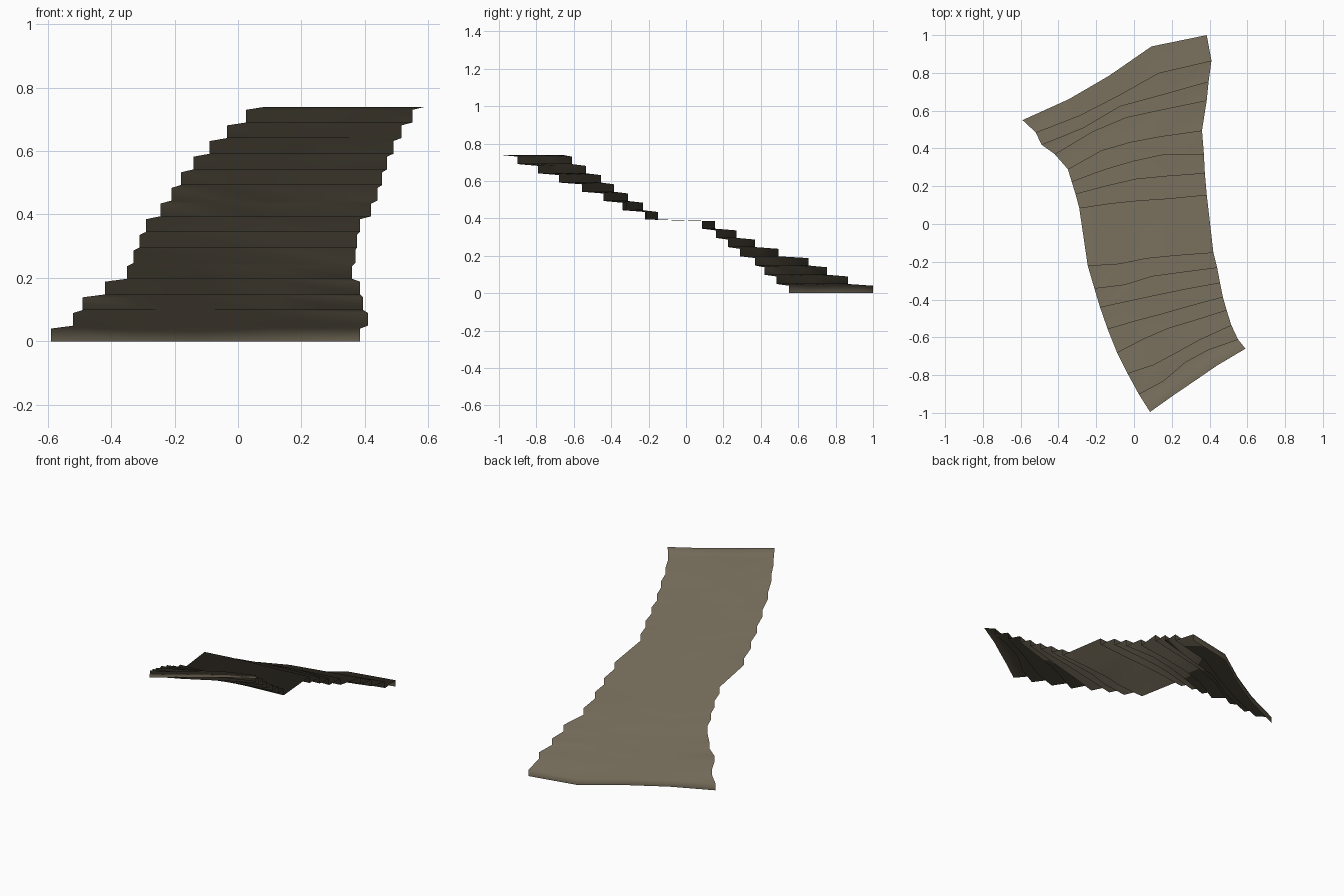
import bpy, bmesh

# one colour: weathered stone
stone = bpy.data.materials.new("weathered stone")
stone.diffuse_color = (0.165, 0.14, 0.095, 1)

RISER, PITCH = 0.04, 0.0493
COLS = (0.0, 0.25, 0.47, 0.7, 1.0)

# nosing line of each step, low to high: left x, right x, then y at the five columns
LINES = [
    (-.59, .385, .55, .66, .785, .94, 1.0),
    (-.52, .41, .485, .575, .68, .80, .865),
    (-.49, .395, .42, .51, .625, .68, .755),
    (-.42, .385, .37, .49, .565, .605, .655),
    (-.35, .36, .29, .39, .435, .465, .495),
    (-.33, .37, .225, .29, .335, .37, .37),
    (-.31, .375, .16, .205, .24, .255, .27),
    (-.29, .385, .085, .11, .125, .135, .155),
    (-.245, .42, -.22, -.21, -.18, -.165, -.15),
    (-.21, .44, -.34, -.32, -.275, -.255, -.23),
    (-.18, .455, -.44, -.405, -.375, -.345, -.31),
    (-.14, .47, -.555, -.51, -.475, -.435, -.385),
    (-.09, .49, -.68, -.605, -.55, -.51, -.455),
    (-.035, .515, -.79, -.745, -.68, -.61, -.535),
    (.025, .55, -.9, -.83, -.73, -.665, -.61),
    (.085, .59, -.995, -.905, -.83, -.75, -.66),
]

bm = bmesh.new()
rows = []
for i, (xl, xr, *ys) in enumerate(LINES):
    # each step has a riser foot and riser top; the last line is only the landing edge
    heights = (0, RISER) if i < len(LINES) - 1 else (0,)
    for h in heights:
        rows.append([bm.verts.new((xl + (xr - xl) * t, y, i * PITCH + h))
                     for t, y in zip(COLS, ys)])

# skin risers and treads between neighbouring rows
for a, b in zip(rows, rows[1:]):
    for k in range(len(COLS) - 1):
        bm.faces.new((a[k + 1], a[k], b[k], b[k + 1]))
bm.normal_update()
if sum(f.normal.z for f in bm.faces) < 0:
    bmesh.ops.reverse_faces(bm, faces=bm.faces[:])
for f in bm.faces:
    f.smooth = True

mesh = bpy.data.meshes.new("winding_steps")
bm.to_mesh(mesh)
bm.free()
mesh.materials.append(stone)
bpy.context.collection.objects.link(bpy.data.objects.new("winding_steps", mesh))
